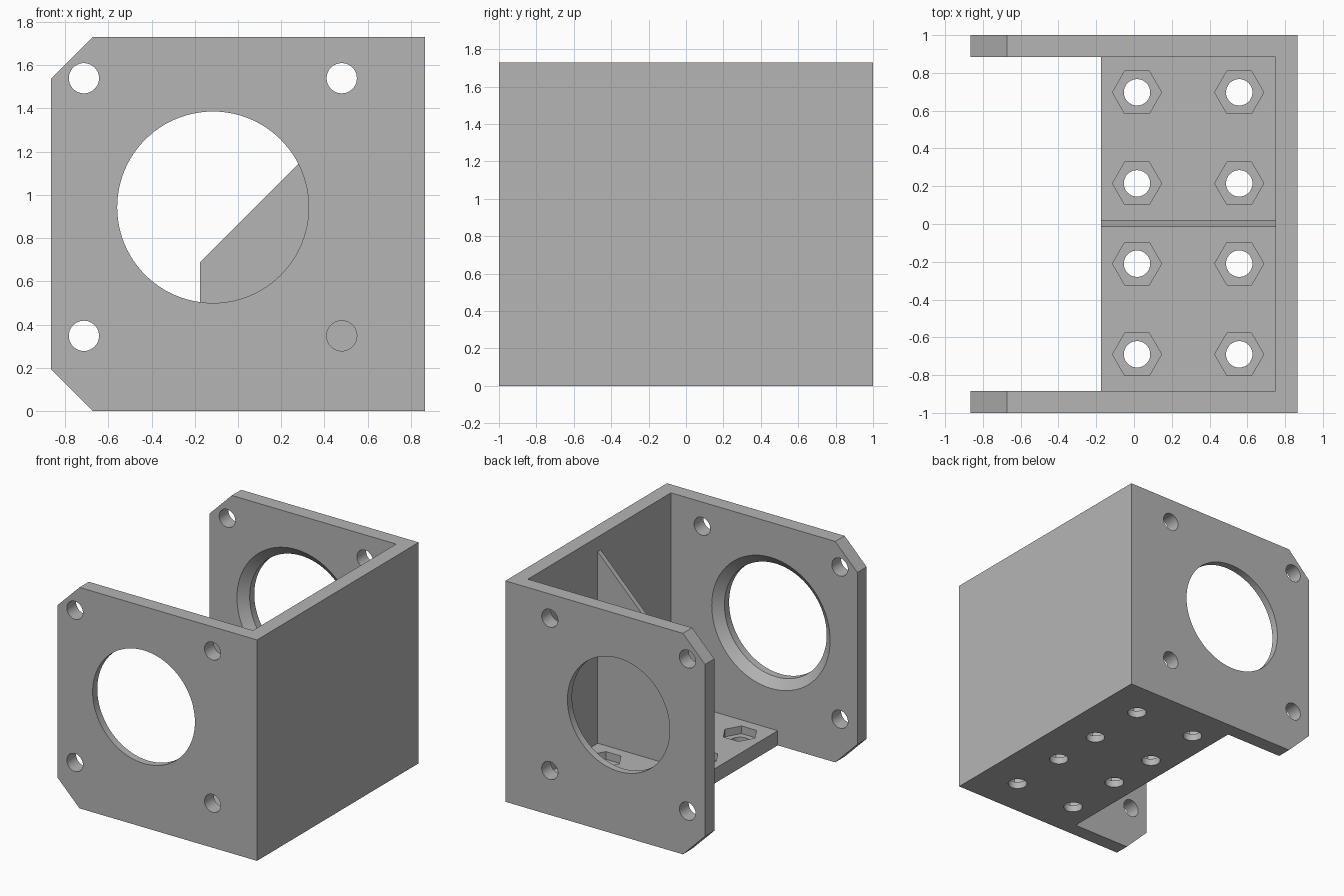
import bpy, bmesh, math
from mathutils import Vector

cube = bpy.data.objects.get("Cube")
if cube:
    bpy.data.objects.remove(cube, do_unlink=True)

# Main dimensions
HALF_X, HALF_Y, HEIGHT = 0.865, 1.0, 1.73
WALL = 0.115
CHAMFER = 0.192
BASE_X = -0.175
INNER_X, INNER_Y = HALF_X - WALL, HALF_Y - WALL

grey = bpy.data.materials.new("plain grey")
grey.use_nodes = True
grey.diffuse_color = (0.46, 0.46, 0.46, 1)
grey.node_tree.nodes["Principled BSDF"].inputs["Base Color"].default_value = grey.diffuse_color


def make_object(name, bm):
    bmesh.ops.recalc_face_normals(bm, faces=bm.faces)
    mesh = bpy.data.meshes.new(name)
    bm.to_mesh(mesh)
    bm.free()
    mesh.materials.append(grey)
    obj = bpy.data.objects.new(name, mesh)
    bpy.context.collection.objects.link(obj)
    return obj


def prism(name, outline, y0, y1):
    """Extrude an x-z outline from y0 to y1."""
    bm = bmesh.new()
    face = bm.faces.new([bm.verts.new((x, y0, z)) for x, z in outline])
    new = bmesh.ops.extrude_face_region(bm, geom=[face])["geom"]
    verts = [v for v in new if isinstance(v, bmesh.types.BMVert)]
    bmesh.ops.translate(bm, vec=(0, y1 - y0, 0), verts=verts)
    return make_object(name, bm)


def rectangle(x0, x1, z0, z1):
    return [(x0, z0), (x1, z0), (x1, z1), (x0, z1)]


def add_stack(bm, rings, sides, place):
    """Closed solid of revolution: rings of (depth, radius), placed by a function."""
    loops = []
    for depth, radius in rings:
        angles = [2 * math.pi * i / sides for i in range(sides)]
        loops.append([bm.verts.new(place(radius * math.cos(a), radius * math.sin(a), depth))
                      for a in angles])
    for low, high in zip(loops, loops[1:]):
        for i in range(sides):
            j = (i + 1) % sides
            bm.faces.new((low[i], low[j], high[j], high[i]))
    bm.faces.new(loops[0])
    bm.faces.new(loops[-1])


def cut(target, bm):
    """Subtract the solids in bm from the target."""
    cutter = make_object("cutter", bm)
    cutter.hide_render = True
    mod = target.modifiers.new("cut", "BOOLEAN")
    mod.operation = "DIFFERENCE"
    mod.solver = "EXACT"
    mod.object = cutter
    bpy.context.view_layer.objects.active = target
    bpy.ops.object.modifier_apply(modifier=mod.name)
    bpy.data.objects.remove(cutter, do_unlink=True)


# End plates with two clipped corners, a bevelled bore and four bolt holes
plate_outline = [(HALF_X, 0), (HALF_X, HEIGHT), (CHAMFER - HALF_X, HEIGHT),
                 (-HALF_X, HEIGHT - CHAMFER), (-HALF_X, CHAMFER), (CHAMFER - HALF_X, 0)]
BORE, BOLT = 0.443, 0.07
parts = []
for name, side in (("front_plate", -1), ("back_plate", 1)):
    plate = prism(name, plate_outline, side * INNER_Y, side * HALF_Y)
    middle = HALF_Y - WALL / 2
    rings = [(HALF_Y + 0.05, BORE), (middle, BORE), (middle - 0.08, BORE + 0.097)]
    holes = bmesh.new()
    add_stack(holes, rings, 96,
              lambda u, v, d: Vector((u - 0.116, side * d, v + 0.943)))
    for cx in (-0.713, 0.48):
        for cz in (0.348, 1.54):
            add_stack(holes, [(INNER_Y - 0.05, BOLT), (HALF_Y + 0.05, BOLT)], 40,
                      lambda u, v, d: Vector((u + cx, side * d, v + cz)))
    cut(plate, holes)
    parts.append(plate)

# Side wall between the plates
parts.append(prism("side_wall", rectangle(INNER_X, HALF_X, 0, HEIGHT), -INNER_Y, INNER_Y))

# Base with bolt holes and hexagonal nut pockets
base = prism("base", rectangle(BASE_X, INNER_X, 0, WALL), -INNER_Y, INNER_Y)
pockets, holes = bmesh.new(), bmesh.new()
for cx in (0.016, 0.557):
    for cy in (-0.69, -0.21, 0.215, 0.697):
        place = lambda u, v, d: Vector((u + cx, v + cy, d))
        add_stack(pockets, [(0.055, 0.13), (WALL + 0.05, 0.13)], 6, place)
        add_stack(holes, [(-0.05, BOLT), (WALL + 0.05, BOLT)], 40, place)
cut(base, pockets)
cut(base, holes)
parts.append(base)

# Thin sloping rib between base and wall
rib_outline = [(BASE_X, WALL), (INNER_X, WALL), (INNER_X, 1.615), (BASE_X, 0.69)]
parts.append(prism("rib", rib_outline, -0.016, 0.021))

# Smooth the round holes, keep the edges sharp
bpy.ops.object.select_all(action="DESELECT")
for part in parts:
    part.select_set(True)
bpy.context.view_layer.objects.active = parts[0]
bpy.ops.object.shade_smooth_by_angle(angle=math.radians(30))
